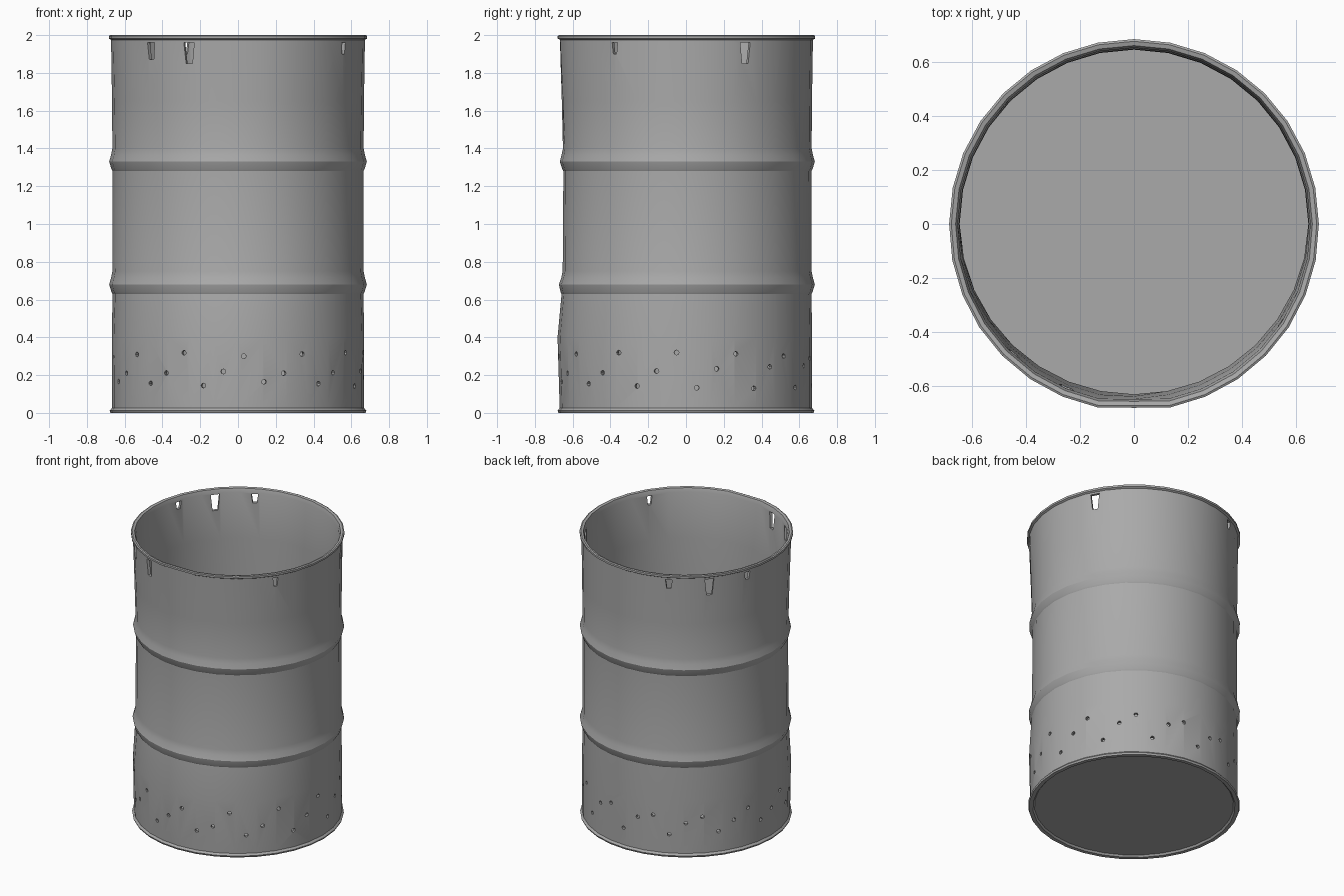
import bpy, bmesh, math
from mathutils import Matrix, Vector

if "Cube" in bpy.data.objects:
    bpy.data.objects.remove(bpy.data.objects["Cube"])

SIDES = 32


def material(name, value):
    mat = bpy.data.materials.new(name)
    mat.use_nodes = True
    color = (value, value, value, 1)
    mat.diffuse_color = color
    mat.node_tree.nodes["Principled BSDF"].inputs["Base Color"].default_value = color
    return mat


def make_object(name, bm):
    bmesh.ops.recalc_face_normals(bm, faces=bm.faces)
    mesh = bpy.data.meshes.new(name)
    bm.to_mesh(mesh)
    bm.free()
    obj = bpy.data.objects.new(name, mesh)
    bpy.context.collection.objects.link(obj)
    return obj


def lean(z):
    # outward bend of the front wall at a given height
    keys = [(0, 0), (0.4, 0.012), (0.72, -0.012), (1.3, -0.015), (2, 0.008)]
    for (z0, a), (z1, b) in zip(keys, keys[1:]):
        if z <= z1:
            return a + (b - a) * (z - z0) / (z1 - z0)
    return keys[-1][1]


def wall_point(radius, z, angle):
    front = max(0, -math.sin(angle))
    r = radius + lean(z) * front
    # shallow crease at the front seam, fading down to the upper rib
    if front > 0.999 and z > 1.4:
        r -= 0.012 * (z - 1.3) / 0.7
    return Vector((r * math.cos(angle), r * math.sin(angle), z))


# Drum profile: underside, foot, outer wall with ribs, rolled rim, inner wall, floor
profile = [(0.64, 0.012), (0.65, 0), (0.675, 0), (0.68, 0.012), (0.668, 0.025), (0.668, 0.4)]
for rib in (0.68, 1.33):
    profile += [(0.664, rib - 0.05), (0.67, rib - 0.04), (0.682, rib),
                (0.672, rib + 0.035), (0.665, rib + 0.07)]
profile += [(0.667, 1.65), (0.672, 1.975), (0.684, 1.982), (0.684, 1.996), (0.676, 2),
            (0.66, 1.996), (0.652, 1.97), (0.647, 1.65), (0.645, 1.3), (0.645, 0.72),
            (0.647, 0.4), (0.645, 0.03)]

bm = bmesh.new()
rings = [[bm.verts.new(wall_point(r, z, math.tau * i / SIDES)) for i in range(SIDES)]
         for r, z in profile]
for low, high in zip(rings, rings[1:]):
    for i in range(SIDES):
        j = (i + 1) % SIDES
        bm.faces.new((low[i], low[j], high[j], high[i]))
bm.faces.new(rings[0])
bm.faces.new(rings[-1])
drum = make_object("drum", bm)
drum.data.materials.append(material("grey steel", 0.4))

# Cutters: a staggered band of round vent holes and torn slots below the rim
bm = bmesh.new()
COUNT = 39
for i in range(COUNT):
    angle = math.radians(-87.4) + math.tau * i / COUNT
    z = (0.3, 0.15, 0.23)[i % 3] + 0.02 * math.sin(i * 2.3)
    place = (Matrix.Rotation(angle, 4, "Z") @ Matrix.Translation((0.66, 0, z))
             @ Matrix.Rotation(math.pi / 2, 4, "Y"))
    bmesh.ops.create_cone(bm, cap_ends=True, segments=8, radius1=0.013, radius2=0.013,
                          depth=0.15, matrix=place)

slots = [(-133, 0.05, 1.87), (-112.6, 0.06, 1.85), (-34, 0.035, 1.9), (28, 0.06, 1.85),
         (115.5, 0.045, 1.9), (138, 0.06, 1.85), (161, 0.045, 1.91)]
for degrees, width, bottom in slots:
    made = bmesh.ops.create_cube(bm, size=1)["verts"]
    turn = Matrix.Rotation(math.radians(degrees), 4, "Z")
    for v in made:
        top = v.co.z > 0
        y = v.co.y * width * (1 if top else 0.6)
        v.co = turn @ Vector((0.66 + v.co.x * 0.12, y, 1.962 if top else bottom))
cutter = make_object("hole_cutters", bm)
cutter.hide_render = True

# Cut the holes, then drop the cutters
cut = drum.modifiers.new("holes", "BOOLEAN")
cut.operation = "DIFFERENCE"
cut.solver = "EXACT"
cut.object = cutter
bpy.context.view_layer.objects.active = drum
drum.select_set(True)
cutter.select_set(False)
bpy.ops.object.modifier_apply(modifier=cut.name)
bpy.data.objects.remove(cutter)
bpy.ops.object.shade_smooth_by_angle(angle=math.radians(30))
